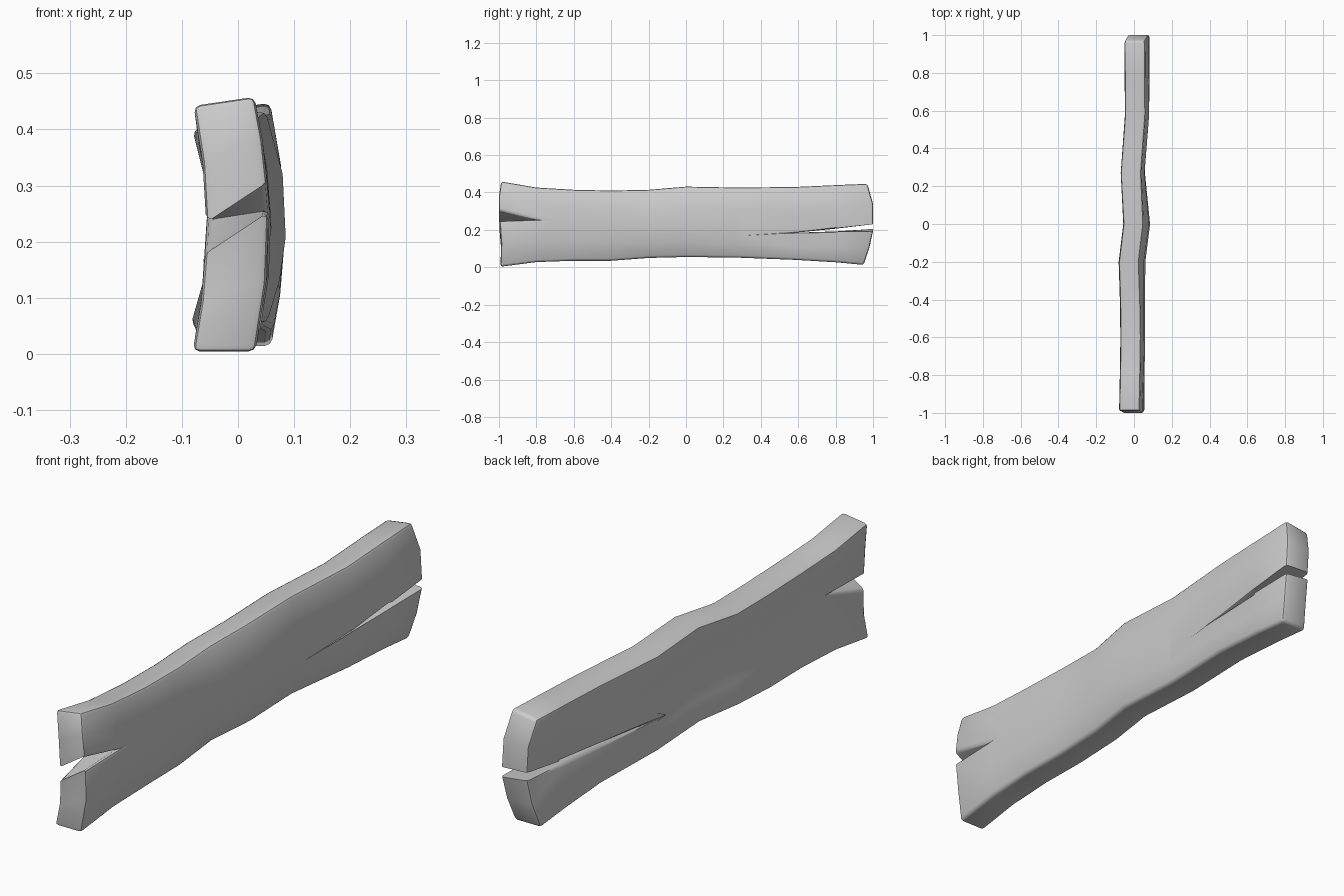
import bpy
import bmesh

cube = bpy.data.objects.get("Cube")
if cube:
    bpy.data.objects.remove(cube, do_unlink=True)

# Stations along the board: y, bottom z, top z, middle x, bow of the broad face
STATIONS = [
    (-1.00, 0.003, 0.452, -0.025, 0.024),
    (-0.80, 0.028, 0.420, -0.021, 0.022),
    (-0.60, 0.035, 0.408, -0.018, 0.021),
    (-0.40, 0.035, 0.404, -0.021, 0.024),
    (-0.20, 0.050, 0.408, -0.028, 0.032),
    (0.00, 0.055, 0.425, -0.004, 0.034),
    (0.27, 0.052, 0.420, -0.017, 0.020),
    (0.58, 0.040, 0.423, 0.006, 0.022),
    (0.80, 0.027, 0.433, 0.004, 0.022),
    (1.00, 0.013, 0.440, 0.003, 0.024),
]
LAST = len(STATIONS) - 1
HALF = 0.056

# Lips of the splits, as z on the -x and +x sides (lower lip, upper lip)
LIPS = {0: ((0.180, 0.250), (0.237, 0.305)),
        LAST - 1: ((0.192, 0.190), (0.206, 0.209)),
        LAST: ((0.205, 0.192), (0.236, 0.230))}


def lip(i, upper, side):
    if i in LIPS:
        return LIPS[i][upper][side]
    t = (i - 1) / (LAST - 3)
    return (0.240, 0.255)[side] * (1 - t) + 0.185 * t


def point(i, upper, row, side):
    """Point on one half of the board; row 0 is its lower edge, row 2 its upper."""
    y, low, high, mid, bow = STATIONS[i]
    sign = 2 * side - 1
    seam = lip(i, upper, side)
    edge = high + 0.008 * sign if upper else low
    ends = (seam, edge) if upper else (edge, seam)
    z = ends[0] + (ends[1] - ends[0]) * row / 2
    t = (z - low) / (high - low)
    x = mid + sign * HALF + bow * (1 - (2 * t - 1) ** 2)
    # Ragged back end
    if i == LAST:
        y -= ((0.05, 0.02, 0.0), (0.0, 0.0, 0.03))[upper][row]
    elif i == 0:
        y += ((0.008, 0.012, 0.004), (0.0, 0.0, 0.012))[upper][row]
    return x, y, z


bm = bmesh.new()
split_points = set()
for upper in (0, 1):
    rings = []
    for i in range(LAST + 1):
        keys = [(r, 0) for r in range(3)] + [(r, 1) for r in (2, 1, 0)]
        rings.append([bm.verts.new(point(i, upper, r, s)) for r, s in keys])
    seam_slot = 5 if upper else 2
    for i in range(LAST):
        a, b = rings[i], rings[i + 1]
        for k in range(6):
            n = (k + 1) % 6
            # The halves are joined between the tips of the two splits
            if k == seam_slot and 1 <= i < LAST - 2:
                continue
            bm.faces.new((a[k], a[n], b[n], b[k]))
    # End grain
    for ring in (rings[0], rings[-1]):
        for k in (0, 1):
            bm.faces.new((ring[k], ring[k + 1], ring[4 - k], ring[5 - k]))
    for i in LIPS:
        for k in (seam_slot, (seam_slot + 1) % 6):
            split_points.add(rings[i][k])

# Soften the outer corners, leaving the splits sharp
outer = set(bm.verts) - split_points
bmesh.ops.remove_doubles(bm, verts=bm.verts[:], dist=0.0005)
bmesh.ops.recalc_face_normals(bm, faces=bm.faces[:])
outer = {v for v in outer if v.is_valid}
corners = [e for e in bm.edges if len(e.link_faces) == 2
           and e.calc_face_angle() > 0.8 and any(v in outer for v in e.verts)]
bmesh.ops.bevel(bm, geom=corners, offset=0.012, segments=2, profile=0.5,
                affect='EDGES', clamp_overlap=True)
bmesh.ops.recalc_face_normals(bm, faces=bm.faces[:])

mesh = bpy.data.meshes.new("plank")
bm.to_mesh(mesh)
bm.free()
plank = bpy.data.objects.new("plank", mesh)
bpy.context.collection.objects.link(plank)

grey = bpy.data.materials.new("plain grey")
grey.use_nodes = True
colour = (0.6, 0.6, 0.6, 1.0)
grey.diffuse_color = colour
grey.node_tree.nodes["Principled BSDF"].inputs["Base Color"].default_value = colour
mesh.materials.append(grey)

bpy.context.view_layer.objects.active = plank
plank.select_set(True)
bpy.ops.object.shade_smooth_by_angle(angle=0.7)
